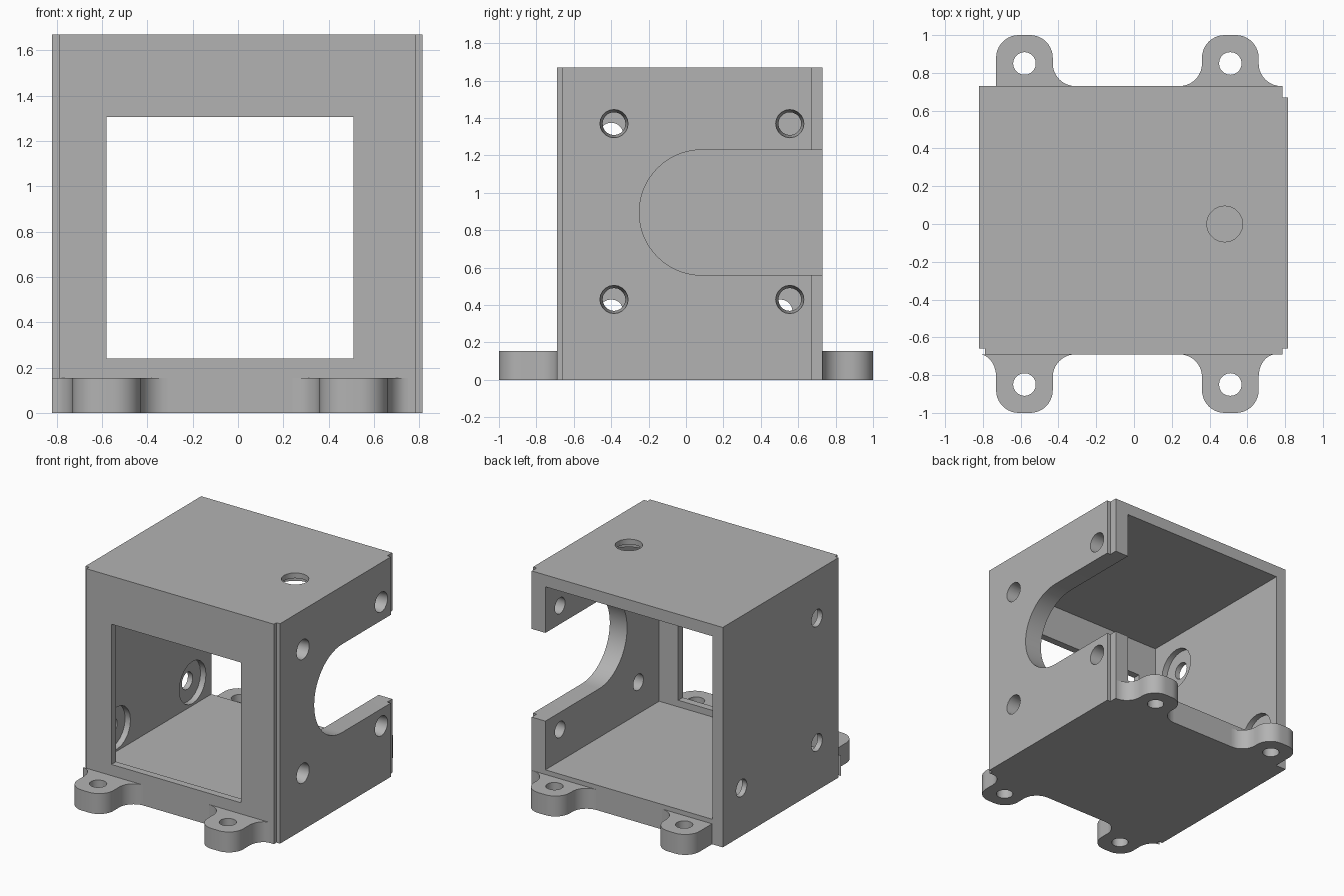
import bpy, bmesh
from math import cos, sin, pi, radians
from mathutils import Matrix

cube = bpy.data.objects.get("Cube")
if cube:
    bpy.data.objects.remove(cube, do_unlink=True)

GREY = (0.45, 0.45, 0.45, 1)
mat = bpy.data.materials.new("plain grey")
mat.use_nodes = True
mat.diffuse_color = GREY
mat.node_tree.nodes["Principled BSDF"].inputs["Base Color"].default_value = GREY


def finish(name, bm):
    bmesh.ops.recalc_face_normals(bm, faces=bm.faces)
    me = bpy.data.meshes.new(name)
    bm.to_mesh(me)
    bm.free()
    me.materials.append(mat)
    ob = bpy.data.objects.new(name, me)
    bpy.context.collection.objects.link(ob)
    return ob


def prism(name, pts, lo, hi, axis="z"):
    """Extrude a closed outline: (x, y) along z, or (y, z) along x."""
    place = (lambda p: (p[0], p[1], lo)) if axis == "z" else (lambda p: (lo, p[0], p[1]))
    step = (0, 0, hi - lo) if axis == "z" else (hi - lo, 0, 0)
    bm = bmesh.new()
    face = bm.faces.new([bm.verts.new(place(p)) for p in pts])
    new = bmesh.ops.extrude_face_region(bm, geom=[face])["geom"]
    bmesh.ops.translate(bm, vec=step, verts=[v for v in new if isinstance(v, bmesh.types.BMVert)])
    return finish(name, bm)


def rod(center, length, r1, r2=None, axis="x"):
    """Cylinder or cone cutter, r2 at the positive end."""
    bm = bmesh.new()
    rot = Matrix.Rotation(pi / 2 if axis == "x" else 0, 4, "Y")
    bmesh.ops.create_cone(bm, cap_ends=True, segments=20, radius1=r1, radius2=r2 or r1,
                          depth=length, matrix=Matrix.Translation(center) @ rot)
    return finish("cutter", bm)


def rect(x0, x1, y0, y1):
    return [(x0, y0), (x1, y0), (x1, y1), (x0, y1)]


def arc(cx, cy, rx, ry, a0, a1, n=10):
    angles = [radians(a0 + (a1 - a0) * i / n) for i in range(n + 1)]
    return [(cx + rx * cos(a), cy + ry * sin(a)) for a in angles]


def activate(ob):
    bpy.ops.object.select_all(action="DESELECT")
    ob.select_set(True)
    bpy.context.view_layer.objects.active = ob


def carve(ob, cutters):
    activate(ob)
    for c in cutters:
        mod = ob.modifiers.new("cut", "BOOLEAN")
        mod.operation, mod.solver, mod.object = "DIFFERENCE", "EXACT", c
        bpy.ops.object.modifier_apply(modifier=mod.name)
        bpy.data.objects.remove(c, do_unlink=True)
    activate(ob)
    bpy.ops.object.shade_smooth_by_angle(angle=radians(30))


# Housing shell with stepped vertical corners
FRONT, BACK, HEIGHT = -0.69, 0.73, 1.67
outline = [(-0.79, FRONT), (0.785, FRONT), (0.785, -0.66), (0.815, -0.66), (0.815, 0.67),
           (0.785, 0.67), (0.785, BACK), (-0.82, BACK), (-0.82, -0.66), (-0.79, -0.66)]
housing = prism("housing", outline, 0, HEIGHT)

cutters = [
    # Inner space, open at the back, then the front window
    prism("cutter", rect(-0.735, 0.67, -0.635, 1), 0.19, 1.58),
    prism("cutter", rect(-0.58, 0.51, -1, 0), 0.24, 1.305),
    # U-shaped slot in the side wall
    prism("cutter", [(1, 1.23)] + arc(0.085, 0.895, 0.335, 0.335, 90, 270, 28) + [(1, 0.56)],
          0.5, 1, "x"),
    # Top hole with a pocket underneath
    rod((0.48, 0, 1.6), 0.3, 0.095, axis="z"),
    rod((0.48, 0, 1.58), 0.1, 0.16, axis="z"),
]
# Tapered screw holes in the slotted wall
for y in (-0.385, 0.555):
    for z in (0.43, 1.37):
        cutters.append(rod((0.74, y, z), 0.16, 0.06, 0.076))
# Holes with inner pockets in the plain wall
for y, z in ((-0.4, 0.365), (-0.4, 1.31), (0.505, 0.365)):
    cutters.append(rod((-0.78, y, z), 0.2, 0.065))
    cutters.append(rod((-0.73, y, z), 0.1, 0.16))
carve(housing, cutters)


# Mounting tabs with filleted roots
def tab(name, cx, wall, side, left, right):
    depth, half, r = 1 - abs(wall), 0.15, 0.12
    pts = arc(half + right, r, right, r, 270, 180)
    pts += arc(half - r, depth - r, r, r, 0, 90)
    pts += arc(r - half, depth - r, r, r, 90, 180)
    pts += arc(-half - left, r, left, r, 0, -90) if left else [(-half, 0)]
    ob = prism(name, [(cx + x, wall + side * y) for x, y in pts], 0, 0.155)
    carve(ob, [rod((cx, side * 0.85, 0.1), 0.4, 0.06, axis="z")])


tab("front_right_tab", -0.58, FRONT, -1, 0.09, 0.12)
tab("front_left_tab", 0.51, FRONT, -1, 0.12, 0.09)
tab("back_right_tab", -0.58, BACK, 1, 0, 0.12)
tab("back_left_tab", 0.51, BACK, 1, 0.12, 0.12)
